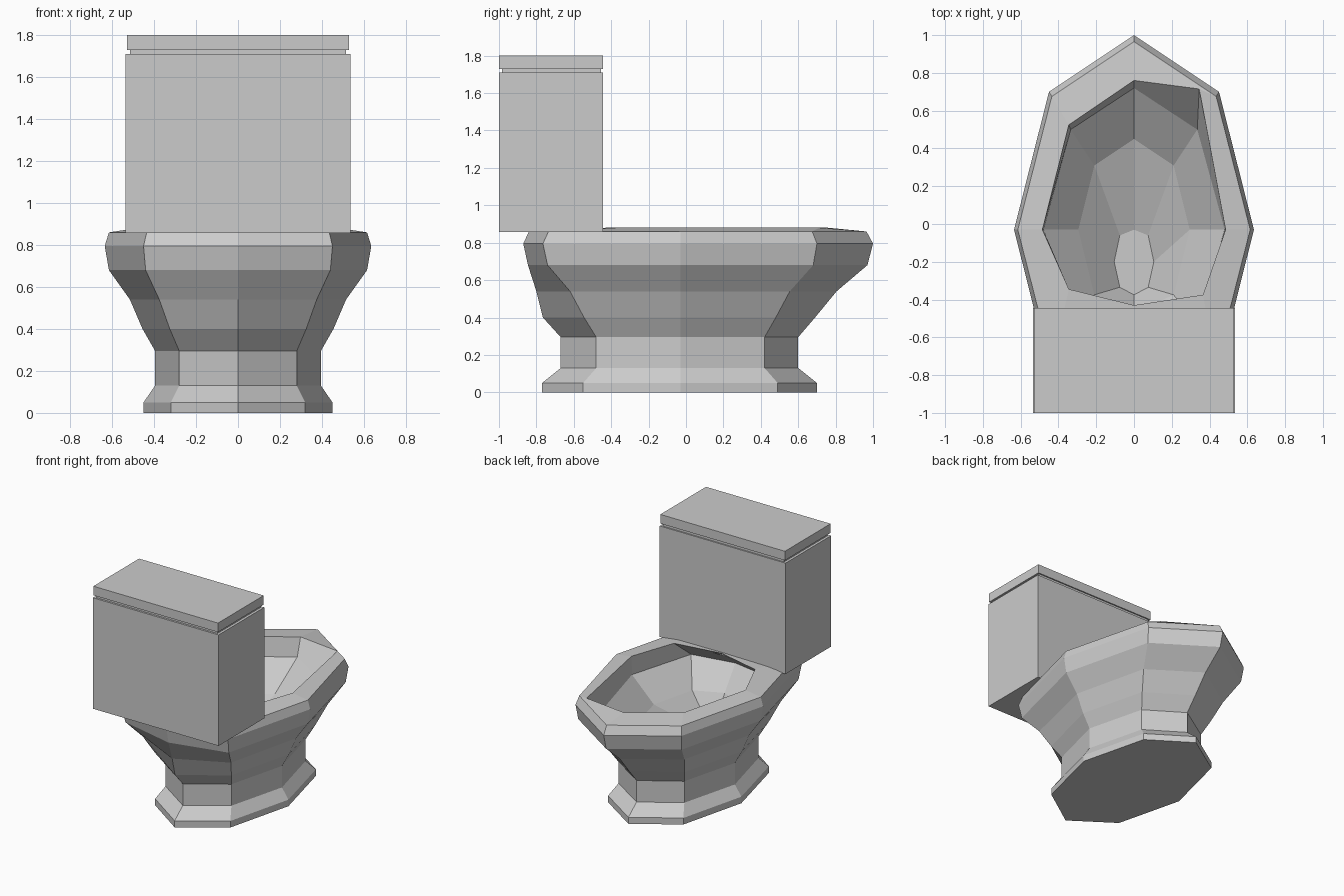
import bpy, bmesh


def finish(name, bm):
    bmesh.ops.recalc_face_normals(bm, faces=bm.faces)
    mesh = bpy.data.meshes.new(name)
    bm.to_mesh(mesh)
    bm.free()
    ob = bpy.data.objects.new(name, mesh)
    bpy.context.collection.objects.link(ob)
    return ob


def box(name, hx, y0, y1, z0, z1):
    bm = bmesh.new()
    bmesh.ops.create_cube(bm, size=1)
    for v in bm.verts:
        v.co = (v.co.x * 2 * hx,
                (y0 + y1) / 2 + v.co.y * (y1 - y0),
                (z0 + z1) / 2 + v.co.z * (z1 - z0))
    return finish(name, bm)


def octagon(bm, z, xs, xc, yf, ycf, ycb, yb, ym=-0.03):
    """Symmetric eight-sided ring: tip, corner, side, corner, tail and mirror."""
    half = [(xc, ycf), (xs, ym), (xc, ycb)]
    pts = [(0, yf)] + half + [(0, yb)] + [(-x, y) for x, y in reversed(half)]
    return [bm.verts.new((x, y, z)) for x, y in pts]


# Bowl: z, side x, corner x, then y of tip, far corner, near corner, tail
outer = [
    (0.00, 0.45, 0.32, 0.70, 0.49, -0.55, -0.77),
    (0.05, 0.45, 0.32, 0.70, 0.49, -0.55, -0.77),
    (0.13, 0.395, 0.28, 0.60, 0.42, -0.48, -0.67),
    (0.295, 0.395, 0.28, 0.60, 0.42, -0.48, -0.67),
    (0.40, 0.455, 0.325, 0.69, 0.48, -0.545, -0.765),
    (0.54, 0.515, 0.375, 0.805, 0.555, -0.62, -0.80),
    (0.68, 0.615, 0.44, 0.97, 0.68, -0.74, -0.845),
    (0.795, 0.635, 0.45, 1.00, 0.70, -0.765, -0.87),
    (0.86, 0.615, 0.435, 0.965, 0.675, -0.735, -0.84),
]
inner = [
    (0.88, 0.485, 0.345, 0.76, 0.525, -0.345, -0.43),
    (0.74, 0.48, 0.335, 0.72, 0.50, -0.54, -0.60),
    (0.56, 0.295, 0.21, 0.45, 0.31, -0.375, -0.47),
    (0.40, 0.105, 0.075, -0.03, -0.06, -0.335, -0.375, -0.2),
]
bm = bmesh.new()
rings = [octagon(bm, *r) for r in outer + inner]

# Uneven corners of the rim opening
lip = rings[len(outer)]
lip[1].co.y = 0.715
lip[3].co.x, lip[3].co.y = 0.365, -0.375

for a, b in zip(rings, rings[1:]):
    for i in range(8):
        j = (i + 1) % 8
        bm.faces.new((a[i], a[j], b[j], b[i]))
bm.faces.new(rings[0])
bm.faces.new(rings[-1])
finish("bowl", bm)

# Tank with a recessed neck and lid
box("tank", 0.535, -1.0, -0.445, 0.857, 1.71)
box("tank_neck", 0.515, -0.985, -0.455, 1.70, 1.74)
box("tank_lid", 0.53, -1.0, -0.445, 1.73, 1.80)
